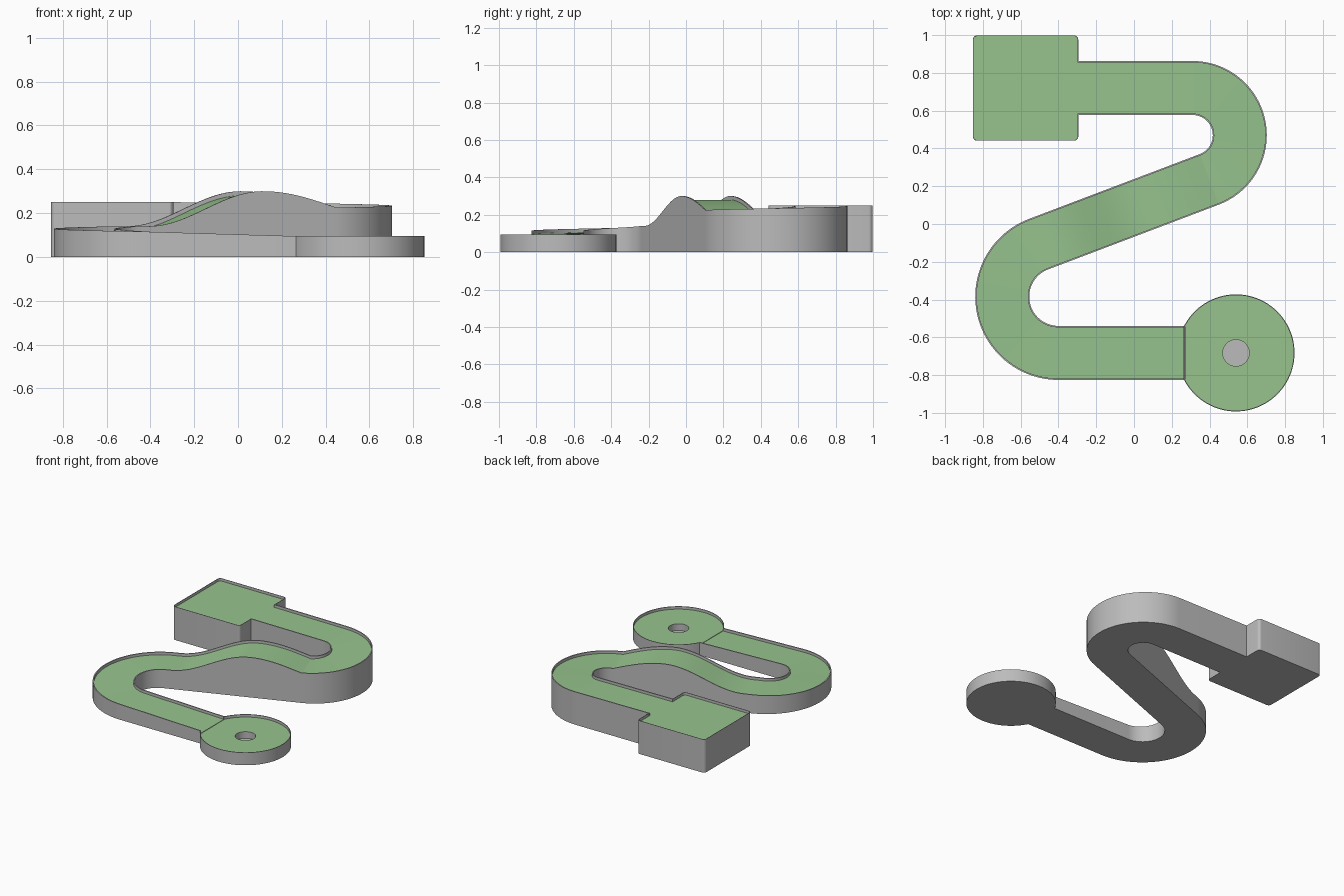
import bpy, bmesh
from math import sin, cos, pi, radians, atan2, asin, hypot, sqrt
from mathutils import Vector

if "Cube" in bpy.data.objects:
    bpy.data.objects.remove(bpy.data.objects["Cube"])

RIM, DEPTH, HALF = 0.008, 0.02, 0.143

grey = bpy.data.materials.new("grey_base")
grey.diffuse_color = (0.5, 0.5, 0.5, 1)
grey.use_nodes = True
grey.node_tree.nodes["Principled BSDF"].inputs["Base Color"].default_value = grey.diffuse_color
green = bpy.data.materials.new("green_turf")
green.diffuse_color = (0.31, 0.55, 0.27, 1)
green.use_nodes = True
green.node_tree.nodes["Principled BSDF"].inputs["Base Color"].default_value = green.diffuse_color


def finish(bm, name):
    bmesh.ops.recalc_face_normals(bm, faces=bm.faces[:])
    mesh = bpy.data.meshes.new(name)
    bm.to_mesh(mesh)
    bm.free()
    mesh.materials.append(grey)
    mesh.materials.append(green)
    ob = bpy.data.objects.new(name, mesh)
    bpy.context.collection.objects.link(ob)
    bpy.ops.object.select_all(action='DESELECT')
    ob.select_set(True)
    bpy.context.view_layer.objects.active = ob
    bpy.ops.object.shade_smooth_by_angle(angle=radians(15))


def arc(cx, cy, r, a0, a1, n):
    return [Vector((cx + r * cos(a0 + (a1 - a0) * i / n),
                    cy + r * sin(a0 + (a1 - a0) * i / n))) for i in range(n + 1)]


def rimmed_pad(name, outline, centre, height, rim, cup=None):
    """Solid pad with a raised rim that stays open between last and first point."""
    bm = bmesh.new()
    cols = []
    for p in outline:
        q = p + (Vector(centre) - p).normalized() * rim
        cols.append([bm.verts.new((*v, z)) for v, z in
                     ((p, 0), (p, height), (q, height), (q, height - DEPTH))])
    for a, b in zip(cols, cols[1:]):
        for k in range(3):
            bm.faces.new((a[k], b[k], b[k + 1], a[k + 1]))
    bm.faces.new(cols[0] + cols[-1][::-1])
    bm.faces.new([c[0] for c in cols])
    turf = [c[3] for c in cols]
    if cup:
        r, floor = cup
        ring = arc(*centre, r, 0, 2 * pi, 48)[:-1]
        top = [bm.verts.new((*p, height - DEPTH)) for p in ring]
        low = [bm.verts.new((*p, floor)) for p in ring]
        n = len(ring)
        for i in range(n):
            j = (i + 1) % n
            bm.faces.new((top[i], top[j], low[j], low[i]))
        bm.faces.new(low)
        edges = []
        for loop in (turf, top):
            for a, b in zip(loop, loop[1:] + loop[:1]):
                edges.append(bm.edges.get((a, b)) or bm.edges.new((a, b)))
        made = bmesh.ops.triangle_fill(bm, edges=edges, use_beauty=True, normal=(0, 0, 1))
        for g in made["geom"]:
            if isinstance(g, bmesh.types.BMFace):
                g.material_index = 1
    else:
        bm.faces.new(turf).material_index = 1
    finish(bm, name)


# Centre line of the S-shaped lane: two bends joined by a tangent diagonal
c1, r1 = Vector((0.31, 0.47)), 0.25
c2, r2 = Vector((-0.40, -0.385)), 0.2975
d = c1 - c2
slope = atan2(d.y, d.x) - asin((r1 + r2) / d.length)
lane_y = c2.y - r2
hole = (0.54, lane_y)
join_x = hole[0] - sqrt(0.31 ** 2 - HALF ** 2)


def hump(t):
    if t < 0.37:
        return 0.225 + 0.075 * sin(t / 0.37 * pi / 2)
    return 0.14 + 0.08 * (1 + cos(pi * min(1, (t - 0.37) / 0.58)))


stations = [(Vector((-0.299, 0.72)), 0, 0.25)]
N = 48
first = arc(*c1, r1, pi / 2, slope - pi / 2, N)
second = arc(*c2, r2, slope + pi / 2, 1.5 * pi, N)
for i, p in enumerate(first):
    stations.append((p, -i / N * (pi - slope), 0.246 - 0.021 * i / N))
for i in range(1, 40):
    t = i / 40
    stations.append((first[-1].lerp(second[0], t), slope + pi, hump(t)))
for i, p in enumerate(second):
    stations.append((p, slope + pi + i / N * (pi - slope), 0.14 - 0.025 * i / N))
stations.append((Vector((join_x, lane_y)), 0, 0.095))

# Lane: U-shaped trough section swept along the stations
bm = bmesh.new()
rings = []
for p, ang, z in stations:
    left = Vector((-sin(ang), cos(ang)))
    w, t = HALF, HALF - RIM
    section = ((-w, 0), (-w, z), (-t, z), (-t, z - DEPTH),
               (t, z - DEPTH), (t, z), (w, z), (w, 0))
    rings.append([bm.verts.new((*(p + left * o), h)) for o, h in section])
for a, b in zip(rings, rings[1:]):
    for k in range(8):
        m = (k + 1) % 8
        f = bm.faces.new((a[k], b[k], b[m], a[m]))
        f.material_index = int(k == 3)
bm.faces.new(rings[0])
bm.faces.new(rings[-1])
finish(bm, "lane_with_hump")

# Tee box: rounded square, open where the lane leaves
x0, x1, y0, y1, cr = -0.853, -0.295, 0.441, 0.998, 0.022
tee = [Vector((x1, 0.72 - HALF))]
for cx, cy, a in ((x1 - cr, y0 + cr, 0), (x0 + cr, y0 + cr, -pi / 2),
                  (x0 + cr, y1 - cr, -pi), (x1 - cr, y1 - cr, -1.5 * pi)):
    tee += arc(cx, cy, cr, a, a - pi / 2, 6)
tee.append(Vector((x1, 0.72 + HALF)))
rimmed_pad("tee_box", tee, ((x0 + x1) / 2, 0.72), 0.25, 0.004)

# Round putting green with the cup, open towards the lane
gap = asin(HALF / 0.31)
rimmed_pad("putting_green", arc(*hole, 0.31, -pi + gap, pi - gap, 80),
           hole, 0.095, 0.005, cup=(0.07, 0.025))
